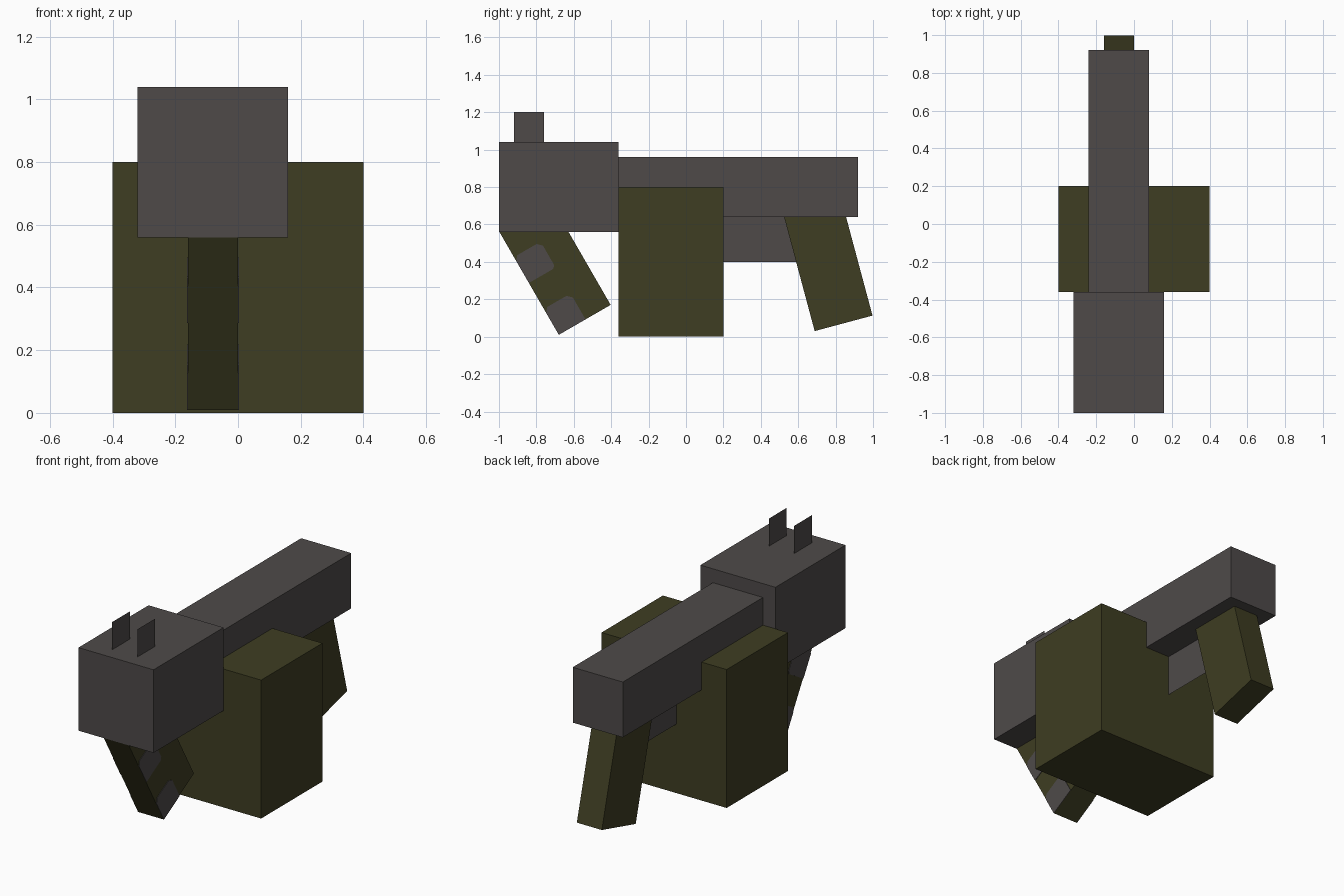
import bpy, bmesh, math

if "Cube" in bpy.data.objects:
    bpy.data.objects.remove(bpy.data.objects["Cube"])


def srgb(r, g, b):
    lin = lambda c: ((c / 255 + 0.055) / 1.055) ** 2.4
    return (lin(r), lin(g), lin(b), 1)


def material(name, colour):
    m = bpy.data.materials.new(name)
    m.diffuse_color = colour
    m.use_nodes = True
    m.node_tree.nodes["Principled BSDF"].inputs["Base Color"].default_value = m.diffuse_color
    return m


GREY = material("gunmetal grey", srgb(78, 74, 73))
OLIVE = material("olive green", srgb(62, 61, 34))
MID = -0.08  # centre plane of the barrel line


def prism(name, profile, x0, x1, mat):
    """Extrude a (y, z) profile from x0 to x1; a flat sheet if they are equal."""
    bm = bmesh.new()
    face = bm.faces.new([bm.verts.new((x0, y, z)) for y, z in profile])
    if x1 != x0:
        ext = bmesh.ops.extrude_face_region(bm, geom=[face])
        verts = [v for v in ext["geom"] if isinstance(v, bmesh.types.BMVert)]
        bmesh.ops.translate(bm, verts=verts, vec=(x1 - x0, 0, 0))
        bmesh.ops.recalc_face_normals(bm, faces=bm.faces)
    me = bpy.data.meshes.new(name)
    bm.to_mesh(me)
    bm.free()
    me.materials.append(mat)
    ob = bpy.data.objects.new(name, me)
    bpy.context.collection.objects.link(ob)
    return ob


def rect(y0, y1, z0, z1):
    return [(y0, z0), (y1, z0), (y1, z1), (y0, z1)]


def tilted(points, origin, degrees):
    """Place local (across, up) points at origin, leaning towards the front."""
    c, s = math.cos(math.radians(degrees)), math.sin(math.radians(degrees))
    return [(origin[0] + w * c - h * s, origin[1] + w * s + h * c) for w, h in points]


# Main blocks
prism("front_housing", rect(-1.0, -0.36, 0.56, 1.04), MID - 0.24, MID + 0.24, GREY)
prism("long_body", rect(-0.36, 0.92, 0.64, 0.96), MID - 0.16, MID + 0.16, GREY)
prism("ammo_box", rect(-0.36, 0.20, 0.0, 0.80), -0.40, 0.40, OLIVE)

# Thin sheets: trigger guard and the two sights
prism("trigger_guard", rect(0.20, 0.62, 0.40, 0.64), MID, MID, GREY)
for side, label in ((-1, "left"), (1, "right")):
    x = MID + side * 0.08
    prism("sight_" + label, rect(-0.92, -0.76, 1.04, 1.20), x, x, GREY)

# Leaning grips
grip = rect(0, 0.32, 0, 0.64)
FRONT = (-0.68, 0.01)
prism("rear_grip", tilted(grip, (0.688, 0.03), 15), MID - 0.08, MID + 0.08, OLIVE)
prism("front_grip", tilted(grip, FRONT, 30), MID - 0.08, MID + 0.08, OLIVE)

# Grey patches on both sides of the front grip
patch = [(0, 0), (0.15, 0), (0.165, 0.015), (0.165, 0.135),
         (0.14, 0.16), (0.02, 0.16), (0, 0.135)]
for side, label in ((-1, "left"), (1, "right")):
    for h, level in ((0, "lower"), (0.32, "upper")):
        # the lower patch keeps square bottom corners
        pts = [(w, u + h) for w, u in patch]
        if h == 0:
            pts[1:3] = [(0.165, 0)]
        x = MID + side * 0.08
        prism(f"grip_patch_{level}_{label}", tilted(pts, FRONT, 30),
              x, x + side * 0.003, GREY)
